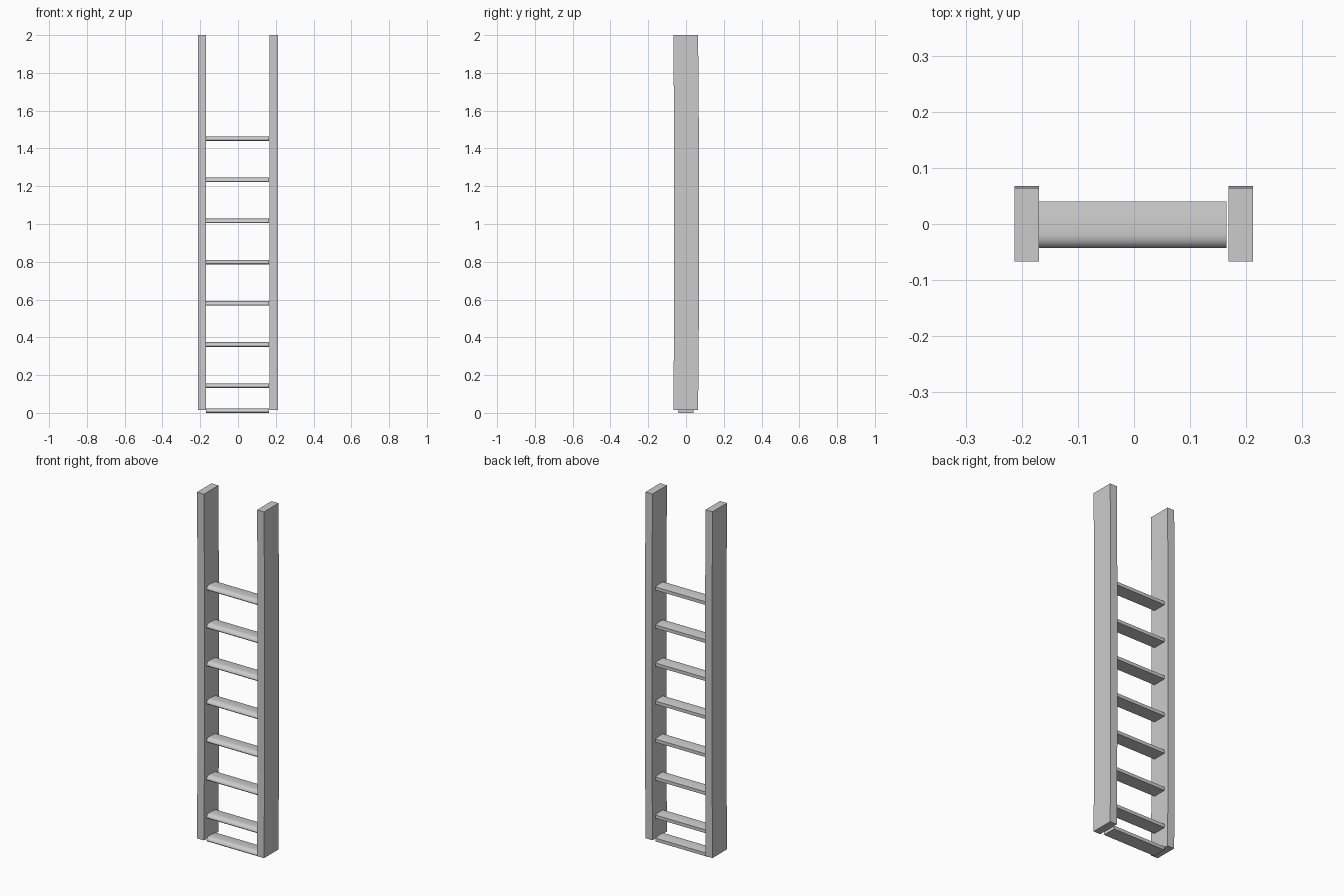
import bpy, bmesh, math

cube = bpy.data.objects.get("Cube")
if cube:
    bpy.data.objects.remove(cube, do_unlink=True)

grey = bpy.data.materials.new("plain_grey")
grey.use_nodes = True
colour = (0.6, 0.6, 0.6, 1)
grey.diffuse_color = colour
grey.node_tree.nodes["Principled BSDF"].inputs["Base Color"].default_value = colour


def loft(name, rings, smooth=False):
    """Skin matching rings of points and cap both ends."""
    bm = bmesh.new()
    loops = [[bm.verts.new(p) for p in ring] for ring in rings]
    n = len(loops[0])
    for a, b in zip(loops, loops[1:]):
        for i in range(n):
            j = (i + 1) % n
            bm.faces.new((a[i], a[j], b[j], b[i]))
    bm.faces.new(loops[0])
    bm.faces.new(loops[-1])
    bmesh.ops.recalc_face_normals(bm, faces=bm.faces)
    mesh = bpy.data.meshes.new(name)
    bm.to_mesh(mesh)
    bm.free()
    mesh.materials.append(grey)
    obj = bpy.data.objects.new(name, mesh)
    bpy.context.collection.objects.link(obj)
    if smooth:
        bpy.ops.object.select_all(action="DESELECT")
        obj.select_set(True)
        bpy.context.view_layer.objects.active = obj
        bpy.ops.object.shade_smooth_by_angle(angle=math.radians(40))
    return obj


# Side rails, bowed very slightly toward the back in the middle
for name, x0, x1 in (("right_rail", -0.213, -0.169), ("left_rail", 0.168, 0.212)):
    rings = []
    for z, shift in ((0.015, -0.001), (0.5, 0.003), (1.5, 0.003), (2.0, -0.001)):
        y0, y1 = -0.066 + shift, 0.065 + shift
        rings.append([(x0, y0, z), (x1, y0, z), (x1, y1, z), (x0, y1, z)])
    loft(name, rings)

# Rung cross-section: flat base and back, gently crowned top, rounded nose
THICK, BACK, NOSE = 0.024, 0.04, -0.043
profile = [(BACK, 0), (BACK, 0.019), (0.02, 0.022), (0, THICK), (-0.018, THICK)]
for i in range(1, 9):
    a = math.radians(90 * i / 8)
    profile.append((-0.018 + (NOSE + 0.018) * math.sin(a),
                    0.004 + (THICK - 0.004) * math.cos(a)))
profile.append((NOSE + 0.003, 0))

# Evenly spaced rungs, with a lower one set at the foot
heights = [0] + [0.132 + 0.218 * i for i in range(7)]
for k, h in enumerate(heights):
    loft(f"rung_{k + 1}", [[(x, y, h + z) for y, z in profile] for x in (-0.169, 0.165)], True)
